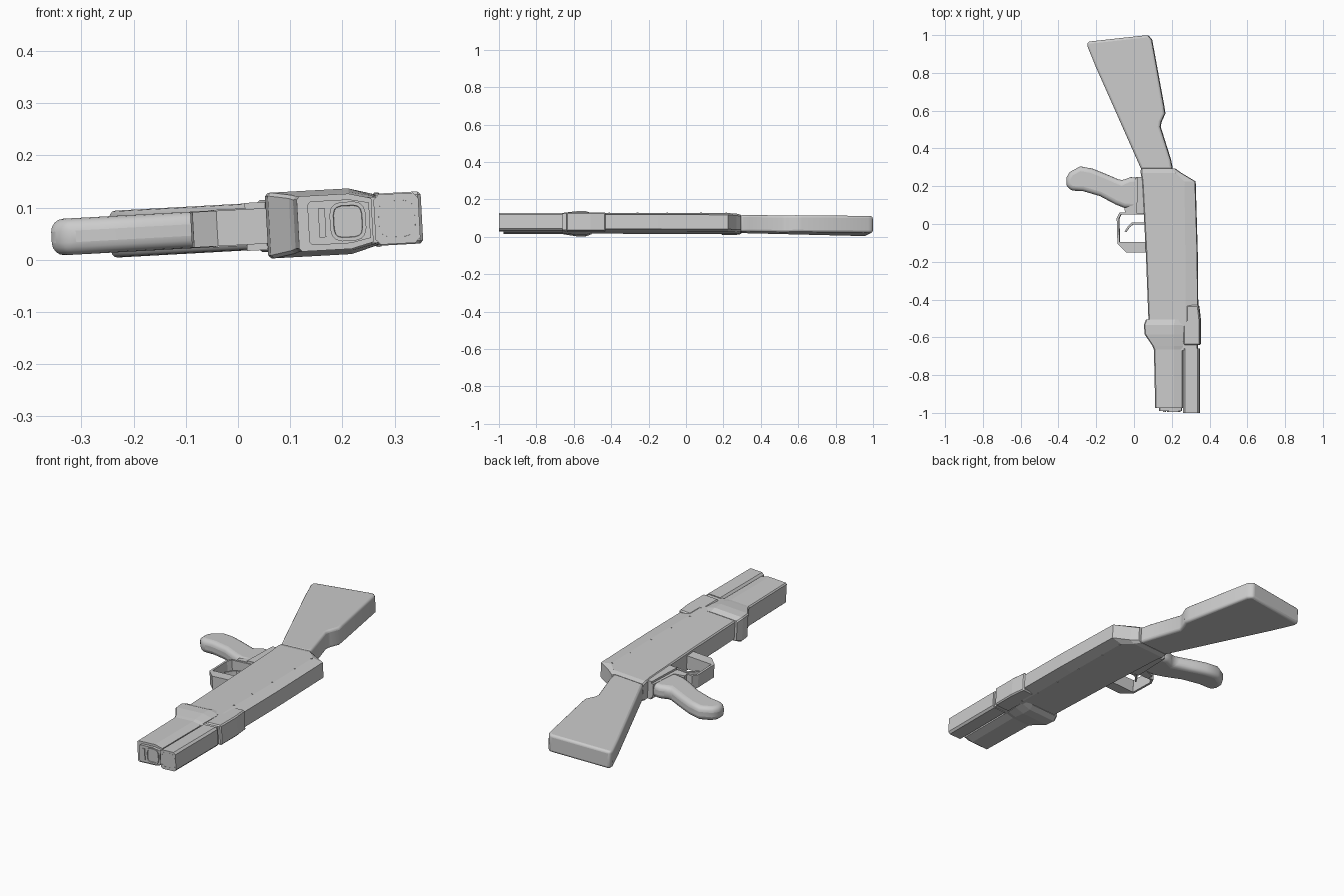
import bpy, bmesh, math

if "Cube" in bpy.data.objects:
    bpy.data.objects.remove(bpy.data.objects["Cube"])

TILT = -math.atan(0.055)   # the whole model lies on its side, slightly tipped
LIFT = 0.062


def finish(name, bm, bevel=0.0, segs=1, smooth=False):
    bmesh.ops.recalc_face_normals(bm, faces=bm.faces[:])
    me = bpy.data.meshes.new(name)
    bm.to_mesh(me)
    bm.free()
    ob = bpy.data.objects.new(name, me)
    bpy.context.collection.objects.link(ob)
    ob.rotation_euler = (0, TILT, 0)
    ob.location = (0, 0, LIFT)
    if bevel:
        m = ob.modifiers.new("bevel", 'BEVEL')
        m.width, m.segments, m.limit_method = bevel, segs, 'ANGLE'
        m.angle_limit = math.radians(40)
    if smooth:
        bpy.context.view_layer.objects.active = ob
        ob.select_set(True)
        bpy.ops.object.shade_smooth_by_angle(angle=math.radians(40))
        ob.select_set(False)
    return ob


def plate(name, pts, h, **kw):
    """Extrude an x-y outline symmetrically to +-h."""
    bm = bmesh.new()
    lo = [bm.verts.new((x, y, -h)) for x, y in pts]
    hi = [bm.verts.new((x, y, h)) for x, y in pts]
    bm.faces.new(lo)
    bm.faces.new(hi)
    for i in range(len(pts)):
        j = (i + 1) % len(pts)
        bm.faces.new((lo[i], lo[j], hi[j], hi[i]))
    return finish(name, bm, **kw)


def box(name, x0, x1, y0, y1, h, **kw):
    return plate(name, [(x0, y0), (x1, y0), (x1, y1), (x0, y1)], h, **kw)


def section(y, xl, xs, xr, h, hr, c=0.006):
    """Cross-section: flat from xl to xs, then sloping to the narrower right face."""
    half = [(xr, hr), (xs, h), (xl + c, h), (xl, h - c)]
    return [(x, y, z) for x, z in half] + [(x, y, -z) for x, z in reversed(half)]


def loft(name, sections, caps=(), **kw):
    """Skin sections front to back; caps lists (inset, push) steps for the front face."""
    bm = bmesh.new()
    rings = [[bm.verts.new(p) for p in s] for s in sections]
    for a, b in zip(rings, rings[1:]):
        for i in range(len(a)):
            j = (i + 1) % len(a)
            bm.faces.new((a[i], a[j], b[j], b[i]))
    front = bm.faces.new(rings[0])
    bm.faces.new(rings[-1])
    bmesh.ops.recalc_face_normals(bm, faces=bm.faces[:])
    for inset, push in caps:
        bmesh.ops.inset_region(bm, faces=[front], thickness=inset)
        for v in front.verts:
            v.co.y += push
    return finish(name, bm, **kw)


def oval(y, cx, rx, rz, n=16, power=0.6):
    pts = []
    for i in range(n):
        a = 2 * math.pi * (i + 0.5) / n
        c, s = math.cos(a), math.sin(a)
        pts.append((cx + rx * math.copysign(abs(c) ** power, c), y,
                    rz * math.copysign(abs(s) ** power, s)))
    return pts


# Receiver
loft("receiver", [
    section(-0.54, 0.08, 0.275, 0.34, 0.050, 0.038),
    section(-0.15, 0.065, 0.275, 0.336, 0.050, 0.038),
    section(0.225, 0.045, 0.270, 0.325, 0.050, 0.038),
    section(0.27, 0.038, 0.225, 0.25, 0.050, 0.038),
    section(0.295, 0.038, 0.20, 0.215, 0.044, 0.036)])

# Forend with swollen rear
loft("forend", [
    section(-0.975, 0.115, 0.215, 0.258, 0.053, 0.042),
    section(-0.665, 0.108, 0.215, 0.258, 0.053, 0.042),
    section(-0.645, 0.10, 0.215, 0.262, 0.056, 0.046),
    section(-0.585, 0.06, 0.215, 0.266, 0.063, 0.048),
    section(-0.535, 0.055, 0.215, 0.268, 0.063, 0.048),
    section(-0.505, 0.066, 0.22, 0.27, 0.052, 0.046)])

# Front plate of forend with round port and slot
loft("forend_front_plate", [
    section(-0.99, 0.135, 0.215, 0.253, 0.042, 0.034),
    section(-0.96, 0.135, 0.215, 0.253, 0.042, 0.034)])
loft("front_port", [oval(-0.995, 0.211, 0.035, 0.038),
                    oval(-0.98, 0.211, 0.035, 0.038)],
     caps=[(0.007, 0.0), (0.001, 0.004)])
box("front_slot", 0.155, 0.168, -0.994, -0.98, 0.028)

# Barrel block with recessed muzzle
def barrel_ring(y):
    x0, x1, h, c = 0.262, 0.348, 0.048, 0.010
    half = [(x1, h - c), (x1 - c, h), (x0 + c, h), (x0, h - c)]
    return [(x, y, z) for x, z in half] + [(x, y, -z) for x, z in reversed(half)]

loft("barrel", [barrel_ring(-1.0), barrel_ring(-0.66)])
loft("muzzle", [oval(-1.0005, 0.305, 0.040, 0.040), oval(-0.98, 0.305, 0.040, 0.040)],
     caps=[(0.005, 0.0), (0.001, 0.006)])
box("barrel_core", 0.25, 0.337, -0.67, -0.5, 0.044)

# Sight block bands around the barrel
plate("rear_barrel_band", [(0.265, -0.64), (0.353, -0.64), (0.353, -0.51), (0.344, -0.43),
                           (0.28, -0.43), (0.28, -0.51), (0.265, -0.51)], 0.050, bevel=0.006)

# Stock with thumb notch
plate("stock", [(-0.245, 0.965), (-0.245, 0.94), (-0.20, 0.83), (0.04, 0.29), (0.205, 0.29),
                (0.195, 0.34), (0.14, 0.515), (0.145, 0.54), (0.165, 0.585), (0.16, 0.62),
                (0.095, 0.975), (0.075, 1.0)], 0.045, bevel=0.012, segs=3, smooth=True)

# Pistol grip and its mount
plate("pistol_grip", [(0.03, 0.245), (-0.02, 0.248), (-0.065, 0.228), (-0.15, 0.265),
                      (-0.22, 0.293), (-0.285, 0.305), (-0.34, 0.275), (-0.358, 0.245),
                      (-0.358, 0.205), (-0.335, 0.177), (-0.27, 0.174), (-0.18, 0.148),
                      (-0.10, 0.105), (-0.05, 0.085), (0.03, 0.08)],
      0.035, bevel=0.024, segs=4, smooth=True)
plate("grip_mount", [(0.06, 0.06), (-0.045, 0.06), (-0.05, 0.085), (0.0, 0.10), (0.012, 0.25),
                     (0.06, 0.25)], 0.036)
plate("grip_mount_collar", [(0.07, 0.055), (0.015, 0.055), (0.022, 0.25), (0.07, 0.25)], 0.046)

# Trigger guard frame
plate("guard_front", [(0.075, -0.15), (-0.04, -0.15), (-0.086, -0.105), (-0.075, -0.095),
                      (0.075, -0.095)], 0.034)
plate("guard_bow", [(-0.086, -0.105), (-0.09, 0.03), (-0.075, 0.06), (0.06, 0.06),
                    (0.06, 0.05), (-0.068, 0.05), (-0.079, 0.027), (-0.075, -0.10)], 0.034)

# Trigger
plate("trigger", [(0.075, 0.008), (-0.012, 0.008), (-0.03, -0.01), (-0.05, -0.04),
                  (-0.042, -0.043), (-0.02, -0.015), (-0.005, -0.003), (0.075, -0.003)], 0.012)

# Small pins on both faces of the receiver
for i, y in enumerate((0.215, 0.08, -0.10, -0.26, -0.41)):
    pin = [(0.268 + 0.005 * math.cos(k * math.pi / 4), y + 0.005 * math.sin(k * math.pi / 4))
           for k in range(8)]
    plate(f"receiver_pin_{i + 1}", pin, 0.052)
